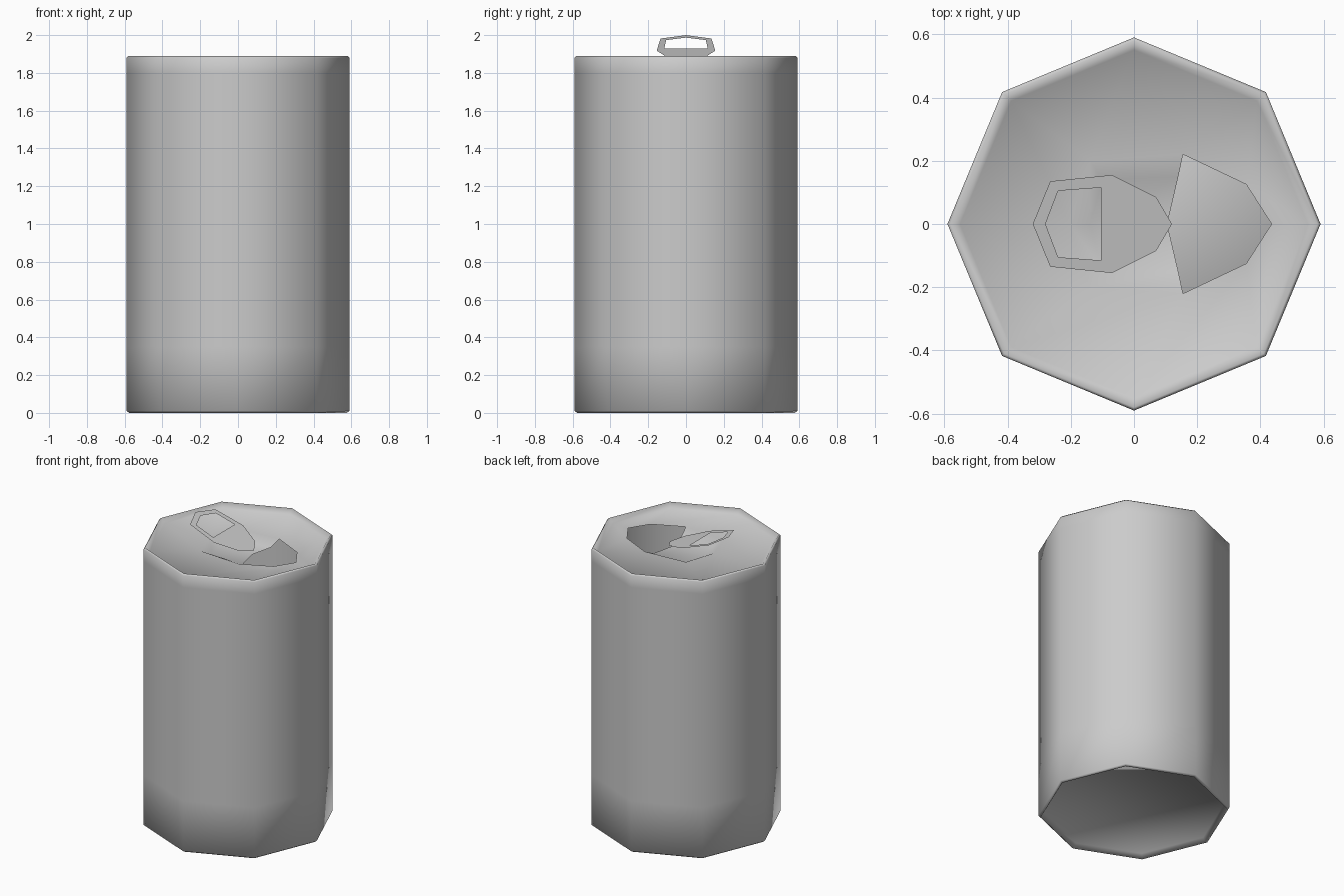
import bpy, bmesh
from math import cos, sin, pi

if "Cube" in bpy.data.objects:
    bpy.data.objects.remove(bpy.data.objects["Cube"])

SIDES = 8


def finish(bm, name, smooth):
    """Turn a bmesh into a named object."""
    mesh = bpy.data.meshes.new(name)
    bm.to_mesh(mesh)
    bm.free()
    for p in mesh.polygons:
        p.use_smooth = smooth
    obj = bpy.data.objects.new(name, mesh)
    bpy.context.collection.objects.link(obj)
    return obj


def ring(bm, radius, z):
    return [bm.verts.new((radius * cos(2 * pi * i / SIDES),
                          radius * sin(2 * pi * i / SIDES), z))
            for i in range(SIDES)]


def bridge(bm, a, b):
    for i in range(len(a)):
        j = (i + 1) % len(a)
        bm.faces.new((a[i], a[j], b[j], b[i]))


def mirrored(half):
    """Half outline (first and last point on the x axis) to a full loop."""
    return half + [(x, -y) for x, y in half[-2:0:-1]]


# Can body: octagonal profile from recessed base to lid seam
LID_Z, FLOOR_Z = 1.86, 1.825
profile = [(0.555, 0.03), (0.575, 0.0), (0.59, 0.01), (0.59, 0.35),
           (0.59, 1.80), (0.59, 1.88), (0.58, 1.89), (0.55, LID_Z)]
bm = bmesh.new()
rings = [ring(bm, r, z) for r, z in profile]
for lower, upper in zip(rings, rings[1:]):
    bridge(bm, lower, upper)
bm.faces.new(rings[0][::-1])

# Lid: flat panel around the drinking hole and the finger recess
outline = mirrored([(0.435, 0), (0.355, 0.125), (0.155, 0.22),
                    (-0.14, 0.20), (-0.205, 0)])
panel = [bm.verts.new((x, y, LID_Z)) for x, y in outline]
bridge(bm, rings[-1], panel)

# Finger recess: sloped walls down to a small floor, open at the hole
edge = panel[2:7]
floor = [bm.verts.new((x, y, FLOOR_Z)) for x, y in
         [(0.14, 0.15), (-0.10, 0.14), (-0.14, 0), (-0.10, -0.14), (0.14, -0.15)]]
for i in range(4):
    bm.faces.new((edge[i], edge[i + 1], floor[i + 1], floor[i]))
lip = bm.verts.new((0.105, 0, FLOOR_Z))
bm.faces.new((floor[0], floor[1], floor[2], lip))
bm.faces.new((lip, floor[2], floor[3], floor[4]))
finish(bm, "can_body", True)

# Pull tab: thin tilted plate with a finger opening
bm = bmesh.new()


def tab_verts(points):
    return [bm.verts.new((x, y, 1.895 - 0.328 * x)) for x, y in points]


outer = tab_verts(mirrored([(0.12, 0), (0.07, 0.085), (-0.07, 0.155),
                            (-0.265, 0.135), (-0.32, 0)]))
inner = tab_verts([(-0.105, 0.115), (-0.24, 0.105), (-0.28, 0),
                   (-0.24, -0.105), (-0.105, -0.115)])
for i in range(4):
    bm.faces.new((outer[i + 2], outer[i + 3], inner[i + 1], inner[i]))
bm.faces.new((outer[6], outer[7], outer[0], outer[1], outer[2], inner[0], inner[4]))
finish(bm, "pull_tab", False)
